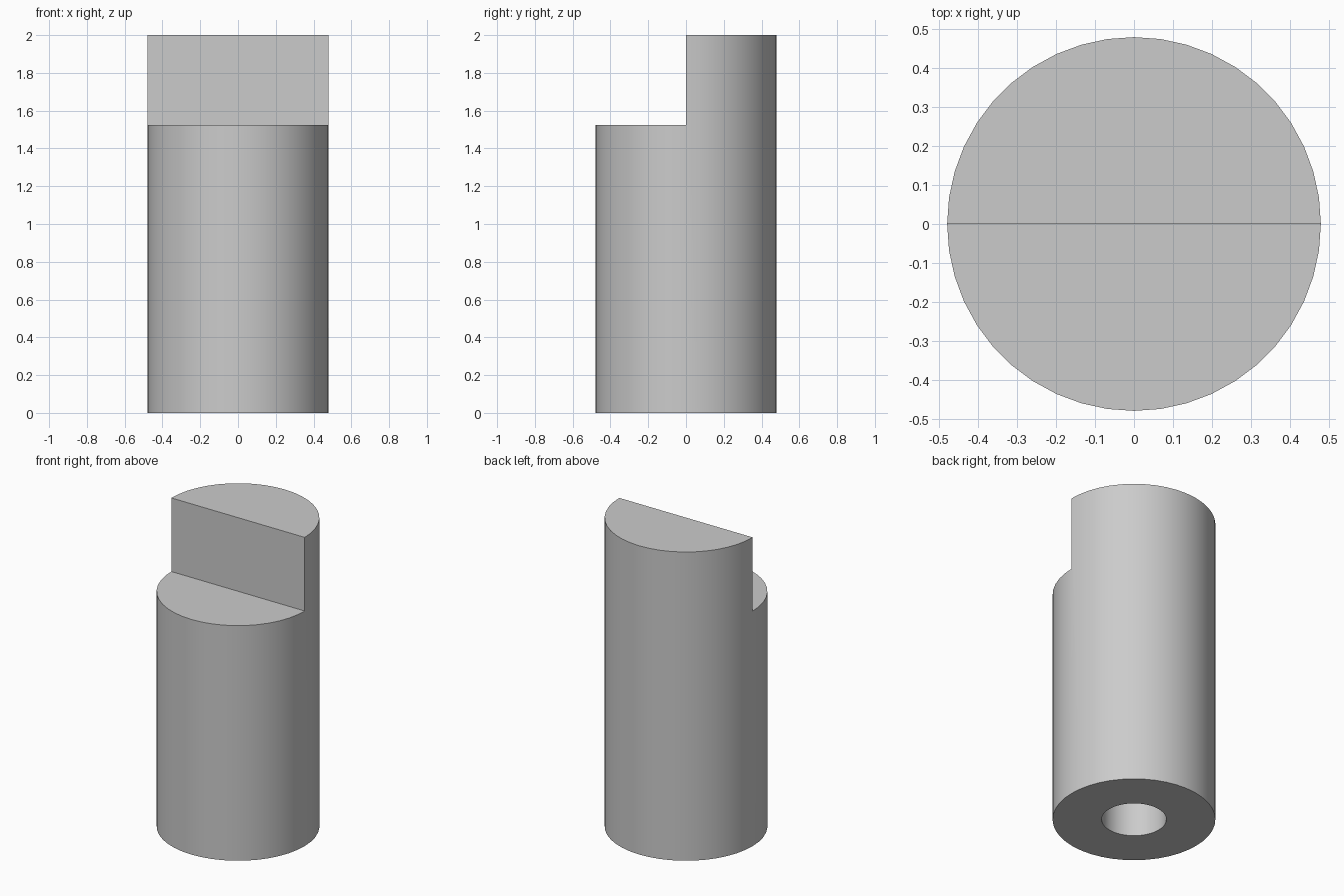
import bpy
import math

RADIUS, HEIGHT, SHOULDER = 0.478, 2.0, 1.523
BORE_RADIUS, BORE_DEPTH = 0.19, 1.0
SIDES = 44

if "Cube" in bpy.data.objects:
    bpy.data.objects.remove(bpy.data.objects["Cube"], do_unlink=True)


def make_material(name, colour):
    mat = bpy.data.materials.new(name)
    mat.use_nodes = True
    mat.diffuse_color = colour
    mat.node_tree.nodes["Principled BSDF"].inputs["Base Color"].default_value = colour
    return mat


def cylinder(name, radius, z0, z1):
    # The quarter turn keeps vertices on both axes
    bpy.ops.mesh.primitive_cylinder_add(
        vertices=SIDES, radius=radius, depth=z1 - z0, location=(0, 0, (z0 + z1) / 2))
    obj = bpy.context.object
    obj.name = name
    return obj


def cut(target, cutter):
    mod = target.modifiers.new(cutter.name, 'BOOLEAN')
    mod.operation = 'DIFFERENCE'
    mod.solver = 'EXACT'
    mod.object = cutter
    bpy.context.view_layer.objects.active = target
    bpy.ops.object.modifier_apply(modifier=mod.name)
    bpy.data.objects.remove(cutter, do_unlink=True)


# Round pin body
pin = cylinder("stepped_pin", RADIUS, 0, HEIGHT)

# Front half of the top cut away down to the shoulder
bpy.ops.mesh.primitive_cube_add(size=1, location=(0, -0.5, SHOULDER + 0.5))
step_cutter = bpy.context.object
step_cutter.name = "step_cutter"
step_cutter.scale.x = 2
step_cutter.hide_render = True
bpy.context.view_layer.update()
cut(pin, step_cutter)

# Blind bore in the underside
bore_cutter = cylinder("bore_cutter", BORE_RADIUS, -0.2, BORE_DEPTH)
bore_cutter.hide_render = True
cut(pin, bore_cutter)

# Grey finish, smooth walls and sharp rims
pin.data.materials.clear()
pin.data.materials.append(make_material("light_grey", (0.6, 0.6, 0.6, 1)))
bpy.ops.object.select_all(action='DESELECT')
pin.select_set(True)
bpy.context.view_layer.objects.active = pin
bpy.ops.object.shade_smooth_by_angle(angle=math.radians(30))
